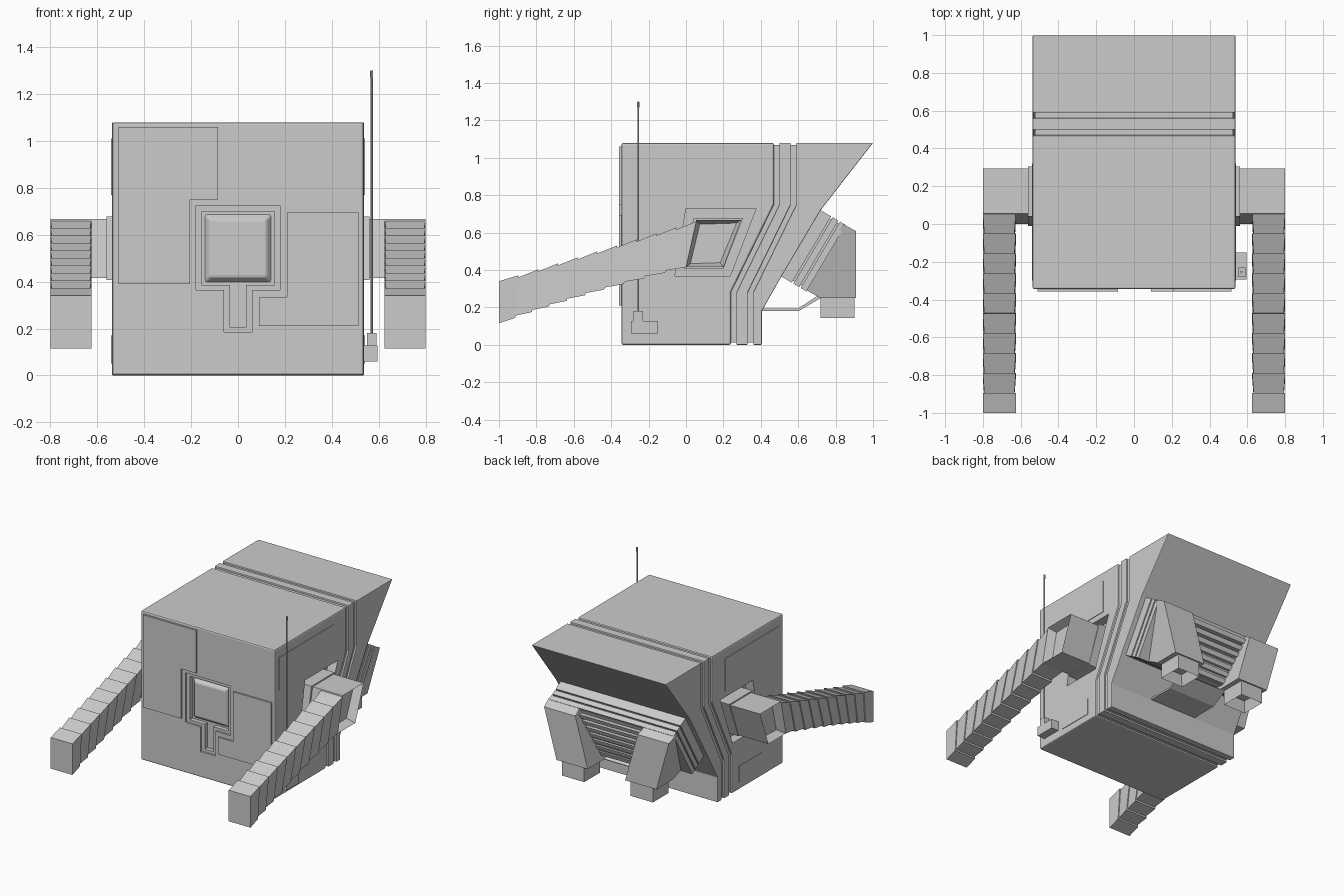
import bpy, bmesh, math
from mathutils import Vector

if "Cube" in bpy.data.objects:
    bpy.data.objects.remove(bpy.data.objects["Cube"])


def mesh_object(name, bm, mirror=False, bevel=0):
    bmesh.ops.recalc_face_normals(bm, faces=bm.faces)
    me = bpy.data.meshes.new(name)
    bm.to_mesh(me)
    bm.free()
    ob = bpy.data.objects.new(name, me)
    bpy.context.collection.objects.link(ob)
    if bevel:
        m = ob.modifiers.new("bevel", 'BEVEL')
        m.width, m.segments = bevel, 2
    if mirror:
        ob.modifiers.new("mirror", 'MIRROR')
    return ob


def prism(name, pts, a, b, axis='x', pts2=None, mirror=False, bevel=0, recess=None, shear=None):
    """Extrude or loft a 2D outline between a and b along x, y or z.
    recess = (direction, rim, depth) sinks an inset pocket into one end face."""
    bm = bmesh.new()

    def place(p, d):
        u, v = p
        return {'x': (d, u, v), 'y': (u, d, v), 'z': (u, v, d)}[axis]
    r1 = [bm.verts.new(place(p, a)) for p in pts]
    r2 = [bm.verts.new(place(p, b)) for p in (pts2 or pts)]
    n = len(pts)
    bm.faces.new(r1)
    bm.faces.new(r2)
    for i in range(n):
        bm.faces.new((r1[i], r1[(i + 1) % n], r2[(i + 1) % n], r2[i]))
    bmesh.ops.recalc_face_normals(bm, faces=bm.faces)
    if recess:
        d = Vector(recess[0])
        bm.normal_update()
        f = max(bm.faces, key=lambda f: f.normal.dot(d))
        bmesh.ops.inset_region(bm, faces=[f], thickness=recess[1])
        bmesh.ops.translate(bm, verts=f.verts, vec=-d * recess[2])
    if shear:
        for v in bm.verts:
            v.co.x += shear(v.co)
    return mesh_object(name, bm, mirror, bevel)


def rect(u0, u1, v0, v1):
    return [(u0, v0), (u1, v0), (u1, v1), (u0, v1)]


def cut(ob, cutter):
    cutter.hide_render = True
    cutter.display_type = 'WIRE'
    m = ob.modifiers.new("cut", 'BOOLEAN')
    m.object, m.operation, m.solver = cutter, 'DIFFERENCE', 'EXACT'


# body: front, middle and rear shells separated by two bent grooves
W = 0.537


def seam(o, lo=0, hi=1.08):
    return [(.24 + o, lo), (.24 + o, .28), (.47 + o, .75), (.47 + o, hi)]


def strip(o0, o1, lo=0, hi=1.08):
    return seam(o0, lo, hi) + seam(o1, lo, hi)[::-1]


front = prism("body_front", [(-.345, 0)] + seam(0) + [(-.345, 1.08)], -W, W, bevel=.01)
prism("body_middle", strip(.03, .09), -W, W, bevel=.004)
prism("body_rear", seam(.12) + [(1, 1.08), (.72, .72), (.51, .365), (.405, .18), (.405, 0)],
      -W, W, bevel=.004)
for i, o in enumerate((-.01, .08)):
    prism(f"body_groove_{i}", strip(o, o + .05, .012, 1.068), -W + .012, W - .012)

# front keyhole recess with pillowed screen
def keyhole(w, s, top, mid, low):
    return [(-w, top), (w, top), (w, mid), (s, mid), (s, low), (-s, low), (-s, mid), (-w, mid)]


outer, inner = keyhole(.18, .06, .725, .365, .185), keyhole(.155, .035, .7, .385, .205)
cut(front, prism("keyhole_cutter", outer, -.37, -.33, 'y'))
cut(front, prism("keyhole_deep_cutter", inner, -.37, -.30, 'y'))
prism("screen", rect(-.15, .15, .39, .695), -.29, -.325, 'y', rect(-.12, .12, .42, .665), bevel=.008)

# raised front panels
prism("front_panel_left", [(-.51, .39), (-.51, 1.06), (-.085, 1.06), (-.085, .75), (-.205, .75),
                           (-.205, .39)], -.357, -.34, 'y')
prism("front_panel_right", [(.21, .695), (.515, .695), (.515, .21), (.09, .21), (.09, .335),
                            (.21, .335)], -.357, -.34, 'y')

# thin side panels
prism("side_panel_upper", rect(-.3, .32, .77, 1.01), .53, .541, mirror=True)
prism("side_panel_lower", rect(-.1, .16, .05, .17), .53, .541, mirror=True)

# shoulder sockets and hollow shoulder blocks
socket = [(.0, .73), (.375, .73), (.235, .365), (-.06, .365)]
for s in (-1, 1):
    cut(front, prism("socket_cutter", socket, s * .47, s * .6))
shoulder = [(.055, .668), (.295, .668), (.2, .415), (0, .415)]
prism("shoulder", shoulder, .45, .8, mirror=True, recess=((1, 0, 0), .03, .06))
prism("shoulder_collar", [(.04, .677), (.305, .677), (.2, .408), (-.01, .408)], .46, .56, mirror=True)

# segmented arms: each segment tapers towards the front
N = 10


def section(t, k):
    top = Vector((.055, .66)).lerp(Vector((-1, .34)), t)
    low = Vector((0, .415)).lerp(Vector((-1, .115)), t)
    low.x -= .04 * math.sin(math.pi * t)
    mid = (top + low) / 2
    pts = [mid + (p - mid) * k for p in (low, top)]
    h = .087 - (1 - k) * .07
    return [(.713 + sx * h, p.x, p.y) for sx, p in
            ((-1, pts[0]), (1, pts[0]), (1, pts[1]), (-1, pts[1]))]


bm = bmesh.new()
for i in range(N):
    k2 = .9 if i < N - 1 else 1
    a = [bm.verts.new(c) for c in section(i / N, 1)]
    b = [bm.verts.new(c) for c in section((i + 1) / N, k2)]
    bm.faces.new(a)
    bm.faces.new(b)
    for j in range(4):
        bm.faces.new((a[j], a[(j + 1) % 4], b[(j + 1) % 4], b[j]))
mesh_object("arm_segments", bm, mirror=True)

# rear pack: slanted bands parallel to the sloping back
def band(o0, o1, e=0):
    a, b, d = Vector((.51, .365)), Vector((.72, .72)), Vector((.861, -.509))
    a, b = a.lerp(b, e), b.lerp(a, e)
    return [tuple(p) for p in (a + d * o0, b + d * o0, b + d * o1, a + d * o1)]


for i, (o0, o1) in enumerate(((-.01, .065), (.075, .11), (.12, .155))):
    prism(f"pack_band_{i}", band(o0, o1), -.5, .5)
prism("pack_core", band(0, .15, .03), -.488, .488)

# thruster pods leaning inward, with hollow nozzles
prism("thruster_pod", [(.84, .645), (.91, .608), (.91, .25), (.72, .25), (.63, .3)], .25, .5,
      mirror=True, shear=lambda c: -.1 * (.61 - c.z) / .36)
prism("thruster_nozzle", rect(.185, .365, .72, .9), .26, .143, 'z', mirror=True,
      recess=((0, 0, -1), .025, .08))

# grille between the pods
prism("grille_back", [(.8, .65), (.85, .63), (.73, .28), (.63, .3)], -.25, .25)
for i in range(7):
    t = i / 6
    y, z = .872 - .115 * t, .59 - .29 * t
    prism(f"grille_slat_{i}", [(y - .08, z + .015), (y, z + .015), (y - .012, z - .015),
                               (y - .08, z - .015)], -.25, .25)

# thin bent plate under the pack
prism("lower_plate", [(.4, .182), (.605, .182), (.72, .25), (.70, .26), (.6, .195), (.4, .195)],
      -.19, .19)

# antenna with its L-shaped mount
prism("antenna_mount", [(-.295, .06), (-.15, .06), (-.15, .128), (-.23, .128), (-.23, .128),
                        (-.295, .128)][:3] + [(-.295, .128)], .53, .595)
prism("antenna_socket", rect(-.28, -.23, .12, .182), .55, .59)
for nm, r, z0, z1 in (("antenna", .005, .17, 1.3), ("antenna_tip", .007, 1.27, 1.298)):
    ring = [(.57 + r * math.cos(i * math.pi / 4), -.255 + r * math.sin(i * math.pi / 4))
            for i in range(8)]
    prism(nm, ring, z0, z1, 'z')
